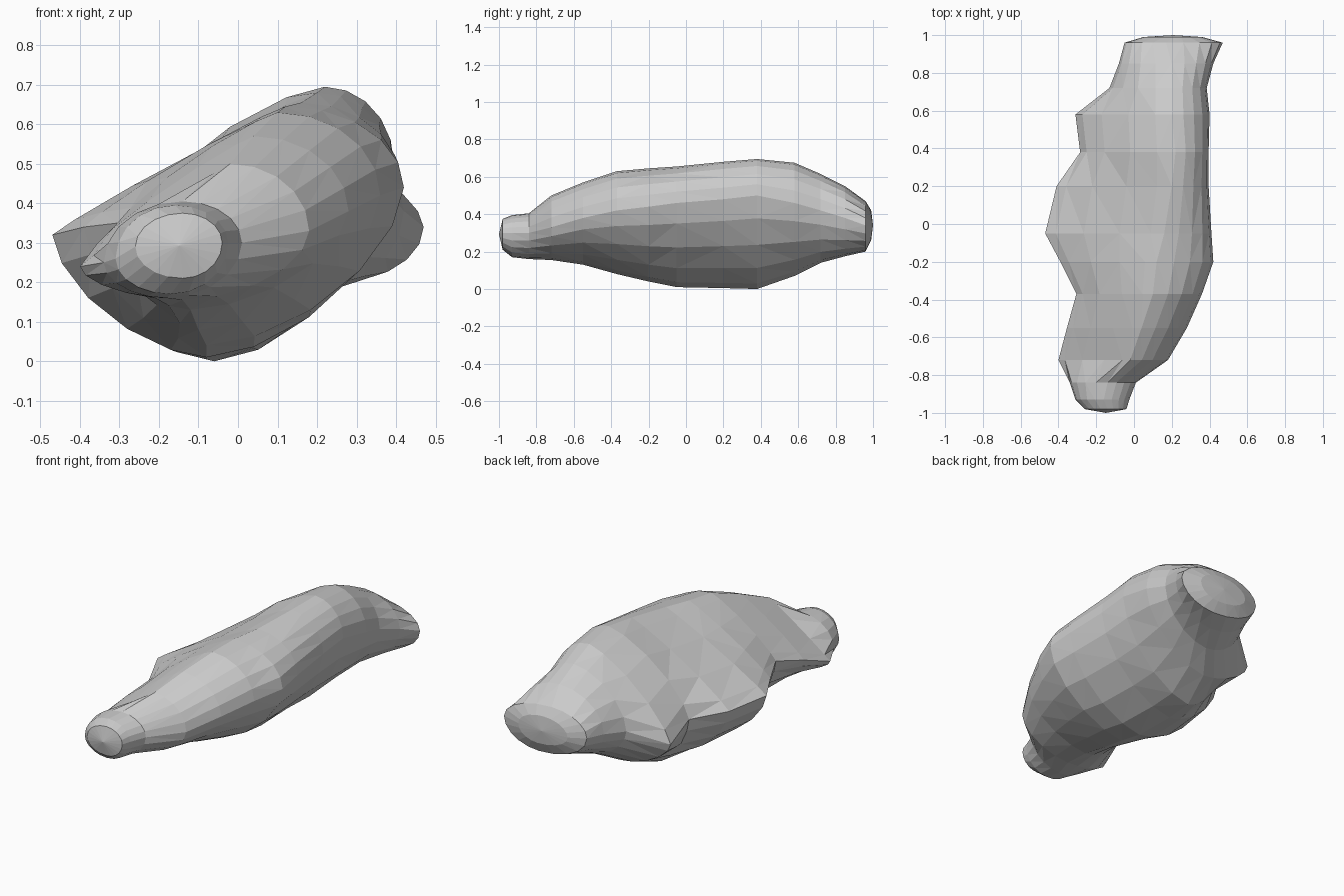
import bpy, bmesh
from math import sin, cos, pi

if "Cube" in bpy.data.objects:
    bpy.data.objects.remove(bpy.data.objects["Cube"])

# Cross-sections along y: left, top, right and bottom extremes as (x, z),
# then the corner power of the upper left flank (1 = round, 2 = straight)
SECTIONS = [
    (-0.98, -.26, .29, -.14, .375, -.04, .30, -.14, .21, 1),
    (-0.93, -.31, .26, -.16, .395, -.025, .30, -.17, .17, 1),
    (-0.84, -.34, .25, -.14, .405, .01, .30, -.18, .16, 1),
    (-0.72, -.40, .24, -.02, .50, .18, .33, -.14, .155, 1.9),
    (-0.55, -.355, .30, .04, .57, .28, .38, -.12, .13, 1.8),
    (-0.37, -.305, .35, .10, .63, .36, .42, -.10, .08, 1.7),
    (-0.20, -.39, .34, .12, .645, .42, .44, -.08, .04, 1.8),
    (-0.05, -.47, .32, .16, .655, .41, .46, -.08, .01, 1.85),
    (0.20, -.41, .31, .20, .68, .395, .48, -.08, .005, 1.75),
    (0.38, -.285, .30, .22, .695, .395, .50, -.06, 0, 1.4),
    (0.58, -.31, .24, .20, .675, .40, .46, 0, .07, 1.5),
    (0.72, -.13, .32, .20, .615, .385, .42, .10, .14, 1.15),
    (0.85, -.08, .34, .20, .55, .42, .38, .18, .175, 1),
    (0.96, -.05, .35, .17, .47, .47, .34, .25, .20, 1),
    (0.99, .05, .34, .20, .42, .36, .34, .24, .26, 1),
]
STEPS = 5  # facets per quarter


def corner(side, pole, power, t):
    """Rounded corner point between a side extreme and a top/bottom extreme."""
    c, s = max(cos(t), 0) ** power, max(sin(t), 0) ** power
    return pole[0] + (side[0] - pole[0]) * c, side[1] + (pole[1] - side[1]) * s


def ring(sec):
    y, left, top = sec[0], sec[1:3], sec[3:5]
    right, bottom = sec[5:7], sec[7:9]
    tilt = min(1, max(0, (0.9 - abs(y)) / 0.35))  # flatter flanks mid-body
    corners = [(right, top, 1, False), (left, top, sec[9], True),
               (left, bottom, 1 + .25 * tilt, False),
               (right, bottom, 1 + .2 * tilt, True)]
    pts = []
    for side, pole, power, reverse in corners:
        for i in range(STEPS):
            t = i / STEPS * pi / 2
            x, z = corner(side, pole, power, pi / 2 - t if reverse else t)
            pts.append((x, y, z))
    return pts


# Faceted boulder: loft through the rings
bm = bmesh.new()
rings = [[bm.verts.new(p) for p in ring(s)] for s in SECTIONS]
n = len(rings[0])
for a, b in zip(rings, rings[1:]):
    for i in range(n):
        j = (i + 1) % n
        bm.faces.new((a[i], a[j], b[j], b[i]))

# Domed ends
caps = [bm.faces.new(rings[0]), bm.faces.new(rings[-1])]
for v in bmesh.ops.poke(bm, faces=caps)["verts"]:
    v.co.y = 1 if v.co.y > 0 else -1

bmesh.ops.triangulate(bm, faces=[f for f in bm.faces if len(f.verts) == 4])
bmesh.ops.recalc_face_normals(bm, faces=bm.faces)
mesh = bpy.data.meshes.new("boulder")
bm.to_mesh(mesh)
bm.free()
bpy.context.collection.objects.link(bpy.data.objects.new("boulder", mesh))
